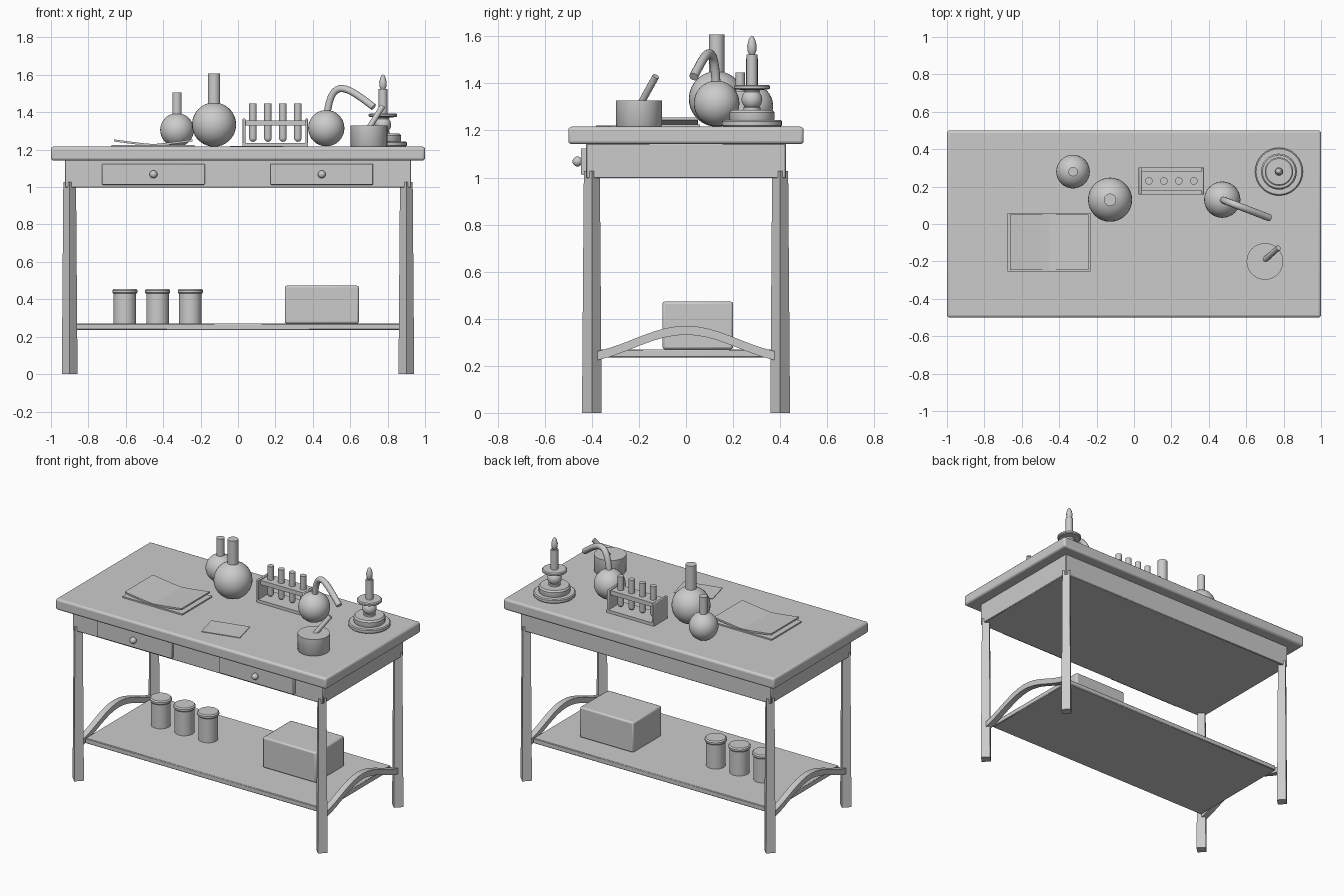
import bpy, bmesh, math
from mathutils import Vector, Matrix

if "Cube" in bpy.data.objects:
    bpy.data.objects.remove(bpy.data.objects["Cube"])

grey = bpy.data.materials.new("plain grey")
grey.diffuse_color = (0.6, 0.6, 0.6, 1)
grey.use_nodes = True
grey.node_tree.nodes["Principled BSDF"].inputs["Base Color"].default_value = grey.diffuse_color
TOP = 1.216      # table surface
SHELF = 0.27     # shelf surface


def make(name, bm, smooth=True, bevel=0.0, segments=2):
    bmesh.ops.recalc_face_normals(bm, faces=bm.faces)
    me = bpy.data.meshes.new(name)
    bm.to_mesh(me)
    bm.free()
    me.materials.append(grey)
    ob = bpy.data.objects.new(name, me)
    bpy.context.collection.objects.link(ob)
    if bevel:
        mod = ob.modifiers.new("bevel", 'BEVEL')
        mod.width, mod.segments = bevel, segments
    if smooth:
        bpy.ops.object.select_all(action='DESELECT')
        ob.select_set(True)
        bpy.context.view_layer.objects.active = ob
        bpy.ops.object.shade_smooth_by_angle(angle=math.radians(35))
    return ob


def box(name, x, y, z, bevel=0.0, segments=2):
    """Box from (min, max) pairs."""
    bm = bmesh.new()
    bmesh.ops.create_cube(bm, size=1)
    for v in bm.verts:
        v.co = [(a + b) / 2 + c * (b - a) for (a, b), c in zip((x, y, z), v.co)]
    return make(name, bm, bevel > 0, bevel, segments)


def lathe(name, x, y, profile, sides=32):
    """Spin (radius, z) points about a vertical axis; the ends are closed."""
    bm = bmesh.new()
    rings = []
    for r, z in profile:
        n = 1 if r < 1e-5 else sides
        rings.append([bm.verts.new((x + r * math.cos(2 * math.pi * i / sides),
                                    y + r * math.sin(2 * math.pi * i / sides), z))
                      for i in range(n)])
    for a, b in zip(rings, rings[1:]):
        for i in range(sides):
            j = (i + 1) % sides
            if len(a) == 1:
                bm.faces.new((a[0], b[j], b[i]))
            elif len(b) == 1:
                bm.faces.new((a[i], a[j], b[0]))
            else:
                bm.faces.new((a[i], a[j], b[j], b[i]))
    for ring in (rings[0], rings[-1]):
        if len(ring) > 1:
            bm.faces.new(ring)
    return make(name, bm)


def arc(r, z, a0=-90, a1=90, n=16):
    """Points on a circle of radius r about height z."""
    steps = [math.radians(a0 + (a1 - a0) * i / n) for i in range(n + 1)]
    return [(r * math.cos(a), z + r * math.sin(a)) for a in steps]


def tube(name, points, radius, sides=12):
    """Sweep a round section along points lying in one vertical plane."""
    pts = [Vector(p) for p in points]
    bm = bmesh.new()
    d = pts[-1] - pts[0]
    side = Vector((d.y, -d.x, 0)).normalized()
    rings = []
    for i, p in enumerate(pts):
        t = (pts[min(i + 1, len(pts) - 1)] - pts[max(i - 1, 0)]).normalized()
        up = side.cross(t)
        rings.append([bm.verts.new(p + radius * (math.cos(a) * side + math.sin(a) * up))
                      for a in (2 * math.pi * k / sides for k in range(sides))])
    for a, b in zip(rings, rings[1:]):
        for k in range(sides):
            j = (k + 1) % sides
            bm.faces.new((a[k], a[j], b[j], b[k]))
    bm.faces.new(rings[0])
    bm.faces.new(rings[-1])
    return make(name, bm)


def strip(name, lower, upper, place):
    """Solid between two matching edge lines, extruded over the two sides given by place(u, v, side)."""
    bm = bmesh.new()
    grid = [[bm.verts.new(place(*p, s)) for p in lower + upper[::-1]] for s in (0, 1)]
    n, m = len(lower), len(grid[0])
    for g in grid:
        for i in range(n - 1):
            bm.faces.new((g[i], g[i + 1], g[m - 2 - i], g[m - 1 - i]))
    for i in range(m):
        j = (i + 1) % m
        bm.faces.new((grid[0][i], grid[0][j], grid[1][j], grid[1][i]))
    return make(name, bm)


# Table body
box("table_top", (-1, 1), (-.5, .5), (1.142, TOP), .014, 3)
box("apron", (-.925, .925), (-.425, .425), (.997, 1.145), .004, 1)
box("lower_shelf", (-.87, .87), (-.37, .37), (.236, SHELF), .004, 1)

# Tapered legs set cornerwise, and arched end stretchers
for sx in (-1, 1):
    for sy in (-1, 1):
        bm = bmesh.new()
        bmesh.ops.create_cone(bm, cap_ends=True, segments=4, radius1=.042, radius2=.034, depth=1.028,
                              matrix=Matrix.Translation((sx * .9, sy * .4, .514)))
        make("leg", bm, False)
    lower, upper = [], []
    for i in range(17):
        y = -.376 + .752 * i / 16
        rise = .108 * (0.5 * math.cos(math.pi * y / .752) + 0.25 * (1 + math.cos(math.pi * y / .376)))
        lower.append((y, .224 + rise))
        upper.append((y, .262 + rise))
    strip("arched_stretcher", lower, upper, lambda u, v, s, sx=sx: (sx * (.88 + .04 * s), u, v))

# Drawers with round knobs
for cx in (-.452, .448):
    box("drawer_front", (cx - .275, cx + .275), (-.447, -.42), (1.012, 1.124), .005)
    tube("knob_stem", [(cx, -.44, 1.068), (cx, -.465, 1.068)], .009)
    bm = bmesh.new()
    bmesh.ops.create_uvsphere(bm, u_segments=20, v_segments=12, radius=.021,
                              matrix=Matrix.Translation((cx, -.461, 1.068)))
    make("drawer_knob", bm)

# Shelf contents
for x in (-.605, -.43, -.255):
    lathe("jar", x, .05, [(.06, SHELF), (.06, .432)])
    lathe("jar_lid", x, .05, [(.062, .43), (.067, .436), (.067, .448), (.06, .456)])
box("storage_box", (.25, .646), (-.1, .2), (SHELF, .473), .01)

# Open book: cover and two curved page blocks
box("book_cover", (-.675, -.233), (-.255, .06), (TOP, 1.225))
for s, name in ((-1, "left_pages"), (1, "right_pages")):
    us = [.21 * i / 8 for i in range(9)]
    top = [(u, 1.230 + .025 * (u / .21) ** 1.2) for u in us]
    low = [(u, z - .011) for u, z in top]
    strip(name, low, top, lambda u, v, k, s=s: (-.454 + s * u, -.246 + .297 * k, v))

# Loose sheet of paper
sheet = box("paper_sheet", (-.125, .125), (-.084, .084), (0, .004))
sheet.location = (.099, -.271, TOP)
sheet.rotation_euler.z = math.radians(14)

# Round flasks
for x, y, z, r, nr, nz in ((-.326, .28, 1.305, .09, .025, 1.506), (-.128, .13, 1.334, .118, .033, 1.607)):
    lathe("round_flask", x, y, arc(r, z, -90, 90 - math.degrees(math.asin(nr / r))) + [(nr, nz)])

# Retort with a bent spout
lathe("retort_bulb", .472, .13, arc(.097, 1.315))
ctrl = [Vector((.475, 1.38)), Vector((.50, 1.60)), Vector((.585, 1.535)), Vector((.725, 1.428))]
path = []
for i in range(17):
    t = i / 16
    p = sum(((math.comb(3, k) * t ** k * (1 - t) ** (3 - k)) * c for k, c in enumerate(ctrl)), Vector((0, 0)))
    path.append((p.x, .13 - (p.x - .472) * .385, p.y))
tube("retort_spout", path, .019)

# Test tube rack
box("rack_base", (.025, .375), (.157, .303), (TOP, 1.236))
box("rack_rail", (.03, .37), (.18, .28), (1.328, 1.357))
for x in (.025, .36):
    box("rack_end", (x, x + .015), (.157, .303), (TOP, 1.366), .004)
for i in range(4):
    lathe("test_tube", .08 + .08 * i, .23, arc(.02, 1.262, -90, 0, 6) + [(.02, 1.447)], 16)

# Candle on its holder
lathe("candle_holder", .775, .28,
      [(.122, TOP), (.128, 1.222), (.128, 1.238), (.122, 1.244), (.094, 1.244), (.096, 1.25), (.096, 1.276),
       (.088, 1.287), (.036, 1.287), (.036, 1.298)] + arc(.044, 1.332, -45, 45, 8) +
      [(.036, 1.372), (.07, 1.374), (.076, 1.379), (.076, 1.389), (.07, 1.394)])
lathe("candle", .775, .28, [(.023, 1.39), (.023, 1.523)], 20)
lathe("candle_flame", .775, .28,
      [(0, 1.51), (.012, 1.52), (.019, 1.54), (.02, 1.56), (.014, 1.585), (.007, 1.598), (0, 1.603)], 16)

# Mortar and pestle
lathe("mortar", .70, -.2, [(.094, TOP), (.098, 1.222), (.098, 1.328)])
tube("pestle", [(.69, -.2, 1.30), (.772, -.128, 1.43)], .015)
